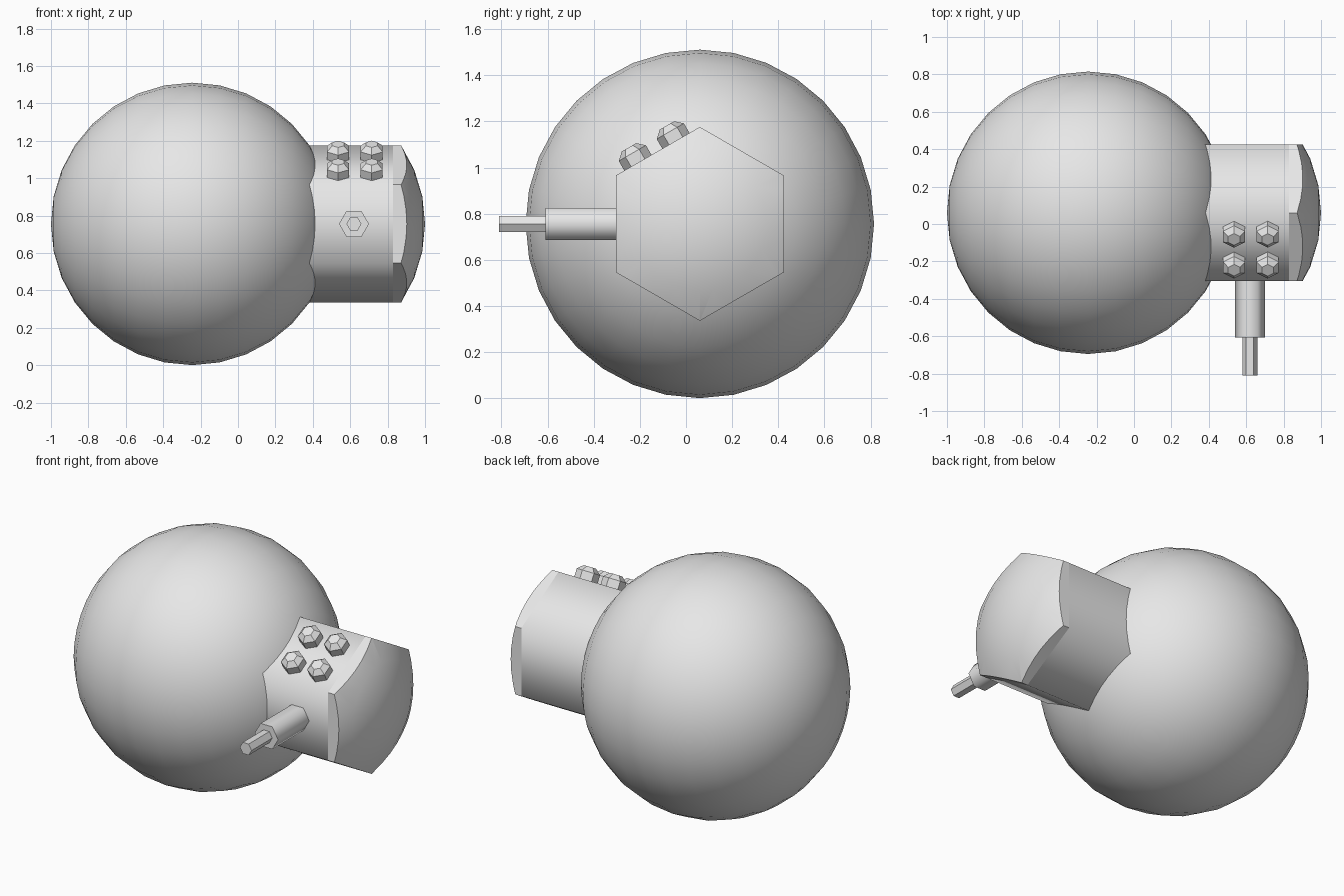
import bpy, bmesh, math
from mathutils import Vector, Matrix

if "Cube" in bpy.data.objects:
    bpy.data.objects.remove(bpy.data.objects["Cube"])

R = 0.755                 # ball radius
CY, CZ = 0.06, 0.756      # shared axis of ball and hexagonal neck
HEX = 0.42                # neck corner radius

grey = bpy.data.materials.new("light_grey")
grey.diffuse_color = (0.8, 0.8, 0.8, 1)
grey.use_nodes = True
grey.node_tree.nodes["Principled BSDF"].inputs["Base Color"].default_value = grey.diffuse_color


def finish(bm, name):
    bmesh.ops.recalc_face_normals(bm, faces=bm.faces)
    me = bpy.data.meshes.new(name)
    bm.to_mesh(me)
    bm.free()
    me.materials.append(grey)
    ob = bpy.data.objects.new(name, me)
    bpy.context.collection.objects.link(ob)
    return ob


def ball_mesh(cx):
    """Ball with its poles on the x axis."""
    bm = bmesh.new()
    m = Matrix.Translation((cx, CY, CZ)) @ Matrix.Rotation(math.pi / 2, 4, 'Y')
    bmesh.ops.create_uvsphere(bm, u_segments=32, v_segments=16, radius=R, matrix=m)
    return bm


def hex_loft(name, base, axis, ref, profile, smooth=False):
    """Six-sided part: profile of (radius, height) along axis, a corner towards ref."""
    bm = bmesh.new()
    axis, ref, base = Vector(axis).normalized(), Vector(ref).normalized(), Vector(base)
    side = axis.cross(ref)
    rings = []
    for r, h in profile:
        rings.append([bm.verts.new(base + axis * h + r * (
            ref * math.cos(k * math.pi / 3) + side * math.sin(k * math.pi / 3)))
            for k in range(6)])
    for a, b in zip(rings, rings[1:]):
        for k in range(6):
            f = bm.faces.new((a[k], a[(k + 1) % 6], b[(k + 1) % 6], b[k]))
            f.smooth = smooth
    bm.faces.new(rings[0][::-1])
    bm.faces.new(rings[-1])
    return finish(bm, name)


# Main ball
bm = ball_mesh(-0.245)
for f in bm.faces:
    f.smooth = True
finish(bm, "ball")

# Hexagonal neck, rooted inside the ball
hex_loft("neck", (0.1, CY, CZ), (1, 0, 0), (0, 0, 1), [(HEX, 0), (HEX, 0.73)], True)

# Domed end of the neck: a ball trimmed to the hexagon
bm = ball_mesh(0.245)
cuts = [(Vector((0.83, CY, CZ)), Vector((-1, 0, 0)))]
for k in range(6):
    a = k * math.pi / 3
    n = Vector((0, math.cos(a), math.sin(a)))
    cuts.append((Vector((0, CY, CZ)) + n * HEX * math.cos(math.pi / 6), n))
for co, no in cuts:
    geom = bm.verts[:] + bm.edges[:] + bm.faces[:]
    bmesh.ops.bisect_plane(bm, geom=geom, dist=1e-5, plane_co=co, plane_no=no, clear_outer=True)
    bmesh.ops.holes_fill(bm, edges=[e for e in bm.edges if e.is_boundary], sides=0)
dome = finish(bm, "domed_end")
bpy.context.view_layer.objects.active = dome
dome.select_set(True)
bpy.ops.object.shade_smooth_by_angle(angle=math.radians(30))
dome.select_set(False)

# Stepped peg on the front of the neck
hex_loft("peg", (0.62, -0.25, CZ), (0, -1, 0), (1, 0, 0), [(0.08, 0), (0.08, 0.358)], True)
hex_loft("peg_tip", (0.62, -0.58, CZ), (0, -1, 0), (1, 0, 0), [(0.04, 0), (0.04, 0.23)])

# Four bolts on the upper front face of the neck
normal = Vector((0, -0.5, math.sqrt(3) / 2))
slope = Vector((0, math.sqrt(3) / 2, 0.5))
middle = Vector((0, CY, CZ)) + normal * HEX * math.cos(math.pi / 6)
for i, x in enumerate((0.535, 0.715)):
    for j, s in enumerate((-0.1, 0.09)):
        base = middle + slope * s + Vector((x, 0, 0))
        hex_loft(f"bolt_{i}_{j}", base, normal, slope,
                 [(0.068, -0.01), (0.068, 0.048), (0.036, 0.077)])
